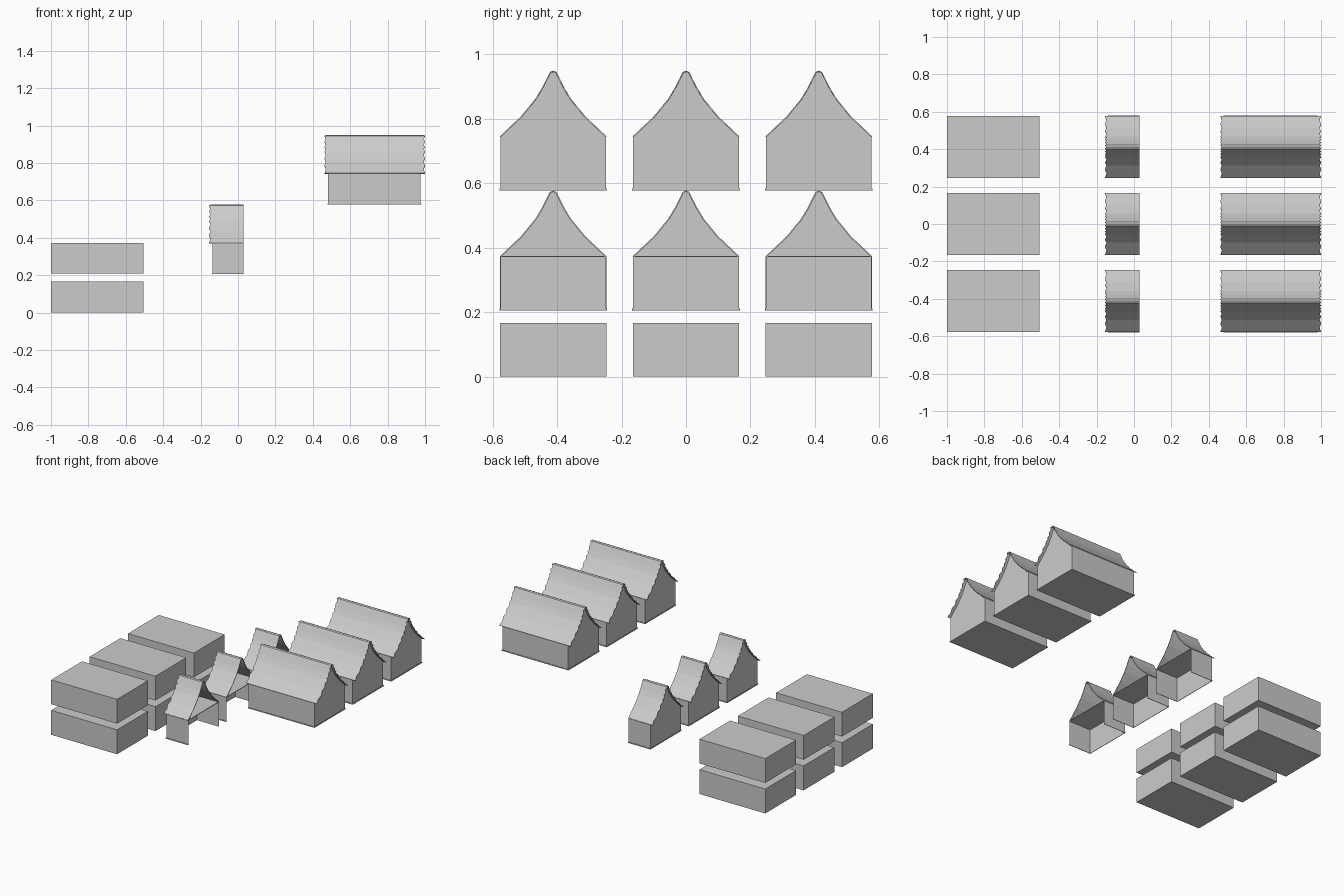
import bpy, bmesh

if "Cube" in bpy.data.objects:
    bpy.data.objects.remove(bpy.data.objects["Cube"])

ROWS = (-0.412, 0.0, 0.412)
HALF = 0.164          # half depth of a house
# one roof slope, eave to ridge: (distance from ridge, height above eave)
SLOPE = [(0.166, 0.0), (0.1, 0.062), (0.055, 0.117), (0.034, 0.152), (0.01, 0.2), (0.0, 0.204)]


def make(name, verts, faces):
    me = bpy.data.meshes.new(name)
    me.from_pydata(verts, [], faces)
    bm = bmesh.new()
    bm.from_mesh(me)
    bmesh.ops.recalc_face_normals(bm, faces=bm.faces)
    bm.to_mesh(me)
    bm.free()
    ob = bpy.data.objects.new(name, me)
    bpy.context.collection.objects.link(ob)
    return ob


def box(name, x0, x1, y0, y1, z0, z1):
    v = [(x, y, z) for x in (x0, x1) for y in (y0, y1) for z in (z0, z1)]
    f = [(0, 1, 3, 2), (4, 6, 7, 5), (0, 4, 5, 1), (2, 3, 7, 6), (0, 2, 6, 4), (1, 5, 7, 3)]
    return make(name, v, f)


def roof_profile(steps=1):
    side = []
    for a, b in zip(SLOPE, SLOPE[1:]):
        n = steps if a[0] > 0.02 else 1
        for i in range(n):
            t = i / n
            side.append((a[0] + (b[0] - a[0]) * t, a[1] + (b[1] - a[1]) * t))
    return [(-d, h) for d, h in side] + [SLOPE[-1]] + [(d, h) for d, h in reversed(side)]


# gabled wall shell, optionally open at the right end and underneath
def walls(name, x0, x1, yc, z0, eave, is_open):
    sec = [(-HALF, z0)]
    sec += [(d * HALF / 0.166, eave + h - 0.004 * (h > 0)) for d, h in roof_profile()]
    sec += [(HALF, z0)]
    n = len(sec)
    v = [(x, yc + y, z) for x in (x0, x1) for y, z in sec]
    f = [tuple(range(n))]
    roof_ids = range(1, n - 2)
    f += [(i, i + 1, n + i + 1, n + i) for i in range(n - 1) if not (is_open and i in roof_ids)]
    if not is_open:
        f += [tuple(range(n, 2 * n)), (n - 1, 0, n, 2 * n - 1)]
    return make(name, v, f)


# curved roof sheet with toothed shingle ends
def roof(name, x0, x1, yc, eave, tooth_right):
    prof = roof_profile(3)
    v = []
    for i, (d, h) in enumerate(prof):
        t = 0.008 * (i % 2)
        v += [(x0 + t, yc + d, eave + h), (x1 - t * tooth_right, yc + d, eave + h)]
    f = [(2 * i, 2 * i + 1, 2 * i + 3, 2 * i + 2) for i in range(len(prof) - 1)]
    ob = make(name, v, f)
    m = ob.modifiers.new("thickness", "SOLIDIFY")
    m.thickness = 0.004
    m.offset = -1
    return ob


for yc in ROWS:
    # plain storey blocks, two high
    for z0, z1 in ((0.0, 0.166), (0.208, 0.373)):
        box("storey_block", -1.0, -0.505, yc - 0.165, yc + 0.165, z0, z1)

    # short end sections, open to the right and below
    walls("end_section_walls", -0.135, 0.03, yc, 0.205, 0.373, True)
    box("end_section_ceiling", -0.135, 0.03, yc - HALF, yc + HALF, 0.371, 0.375)
    roof("end_section_roof", -0.155, 0.03, yc, 0.373, 0)
    for s in (-1, 1):
        ys = sorted((yc + s * HALF, yc + s * 0.167))
        box("end_section_skirt", -0.138, 0.03, ys[0], ys[1], 0.205, 0.211)
    box("end_section_skirt_end", -0.138, -0.135, yc - HALF, yc + HALF, 0.205, 0.211)

    # full gabled houses
    walls("house_walls", 0.48, 0.975, yc, 0.578, 0.745, False)
    roof("house_roof", 0.46, 0.998, yc, 0.745, 1)
    box("house_skirt", 0.477, 0.978, yc - 0.167, yc + 0.167, 0.577, 0.583)

# close the frame exactly at x = 1
for ob in bpy.data.objects:
    if ob.name.startswith("house"):
        ob.location.x = 0.002
